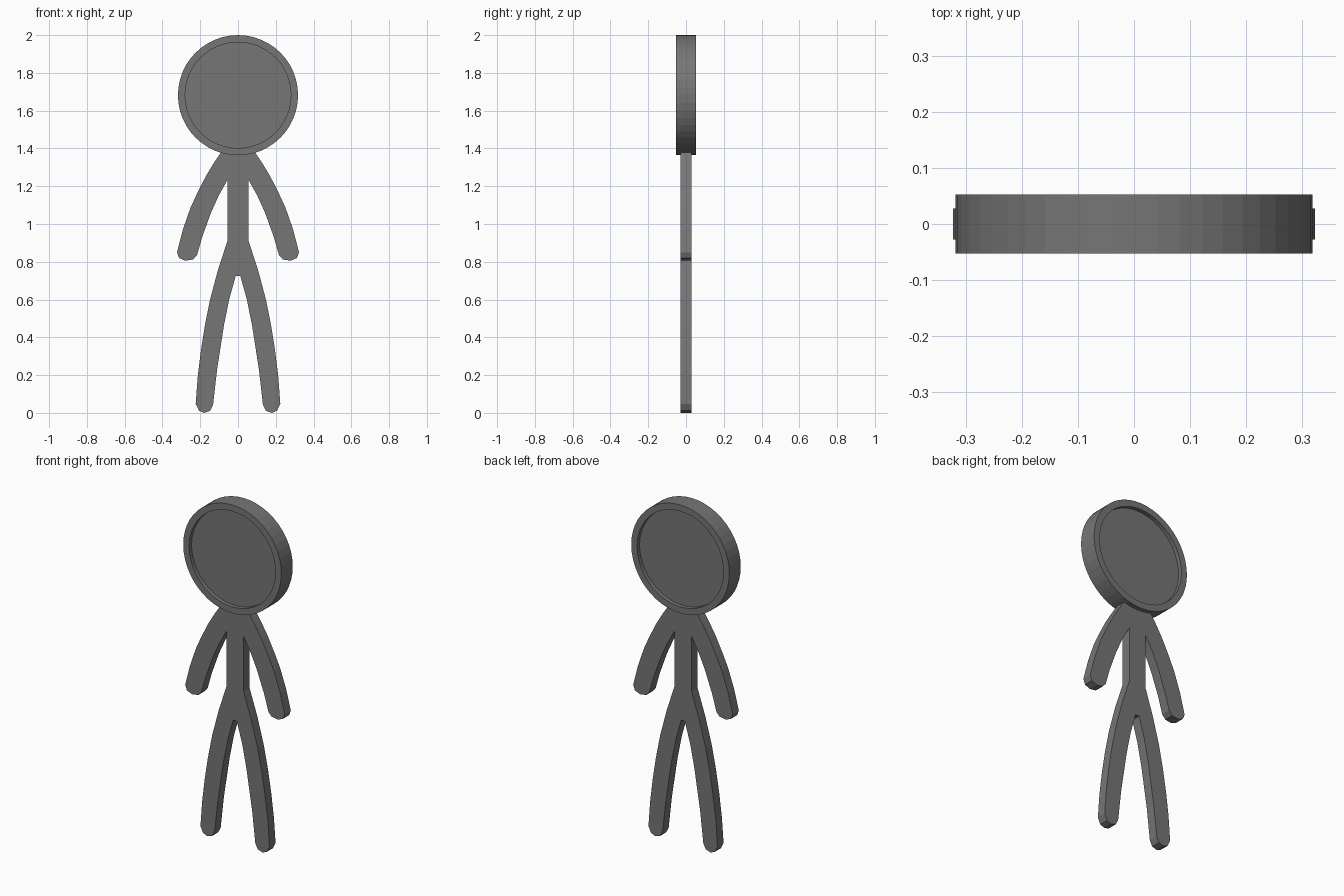
import bpy, bmesh, math

if "Cube" in bpy.data.objects:
    bpy.data.objects.remove(bpy.data.objects["Cube"])

grey = bpy.data.materials.new("grey")
grey.diffuse_color = (0.18, 0.18, 0.18, 1)
grey.use_nodes = True
grey.node_tree.nodes["Principled BSDF"].inputs["Base Color"].default_value = grey.diffuse_color


def finish(name, bm):
    bmesh.ops.recalc_face_normals(bm, faces=bm.faces)
    mesh = bpy.data.meshes.new(name)
    bm.to_mesh(mesh)
    bm.free()
    mesh.materials.append(grey)
    obj = bpy.data.objects.new(name, mesh)
    bpy.context.collection.objects.link(obj)
    return obj


# Head: disc with a raised rim and a recessed panel on both sides
SEG, CENTRE_Z = 48, 1.682
profile = [(0.28, -0.03), (0.28, -0.053), (0.318, -0.053),
           (0.318, 0.053), (0.28, 0.053), (0.28, 0.03)]
bm = bmesh.new()
rings = []
for r, y in profile:
    rings.append([bm.verts.new((r * math.cos(2 * math.pi * i / SEG), y,
                                CENTRE_Z + r * math.sin(2 * math.pi * i / SEG)))
                  for i in range(SEG)])
for a, b in zip(rings, rings[1:]):
    for i in range(SEG):
        j = (i + 1) % SEG
        bm.faces.new((a[i], a[j], b[j], b[i]))
bm.faces.new(rings[0])
bm.faces.new(rings[-1])
finish("head", bm)

# Body: half outline of arm, torso and leg, mirrored and extruded
half = [(0.09, 1.38), (0.13, 1.32), (0.172, 1.25), (0.215, 1.165), (0.252, 1.085),
        (0.292, 0.97), (0.323, 0.85), (0.312, 0.82), (0.28, 0.806),
        (0.238, 0.812), (0.217, 0.835), (0.19, 0.93), (0.143, 1.06),
        (0.102, 1.15), (0.056, 1.233), (0.056, 0.91), (0.106, 0.757),
        (0.148, 0.6), (0.175, 0.465), (0.196, 0.333), (0.213, 0.195),
        (0.224, 0.048), (0.207, 0.012), (0.18, 0.0), (0.148, 0.01),
        (0.132, 0.042), (0.111, 0.228), (0.074, 0.466), (0.047, 0.6),
        (0.012, 0.725)]
outline = half + [(-x, z) for x, z in reversed(half)]
bm = bmesh.new()
front = bm.faces.new([bm.verts.new((x, -0.028, z)) for x, z in outline])
extruded = bmesh.ops.extrude_face_region(bm, geom=[front], use_keep_orig=True)
for v in extruded["geom"]:
    if isinstance(v, bmesh.types.BMVert):
        v.co.y = 0.028
bmesh.ops.triangulate(bm, faces=[f for f in bm.faces if len(f.verts) > 4])
finish("body", bm)
